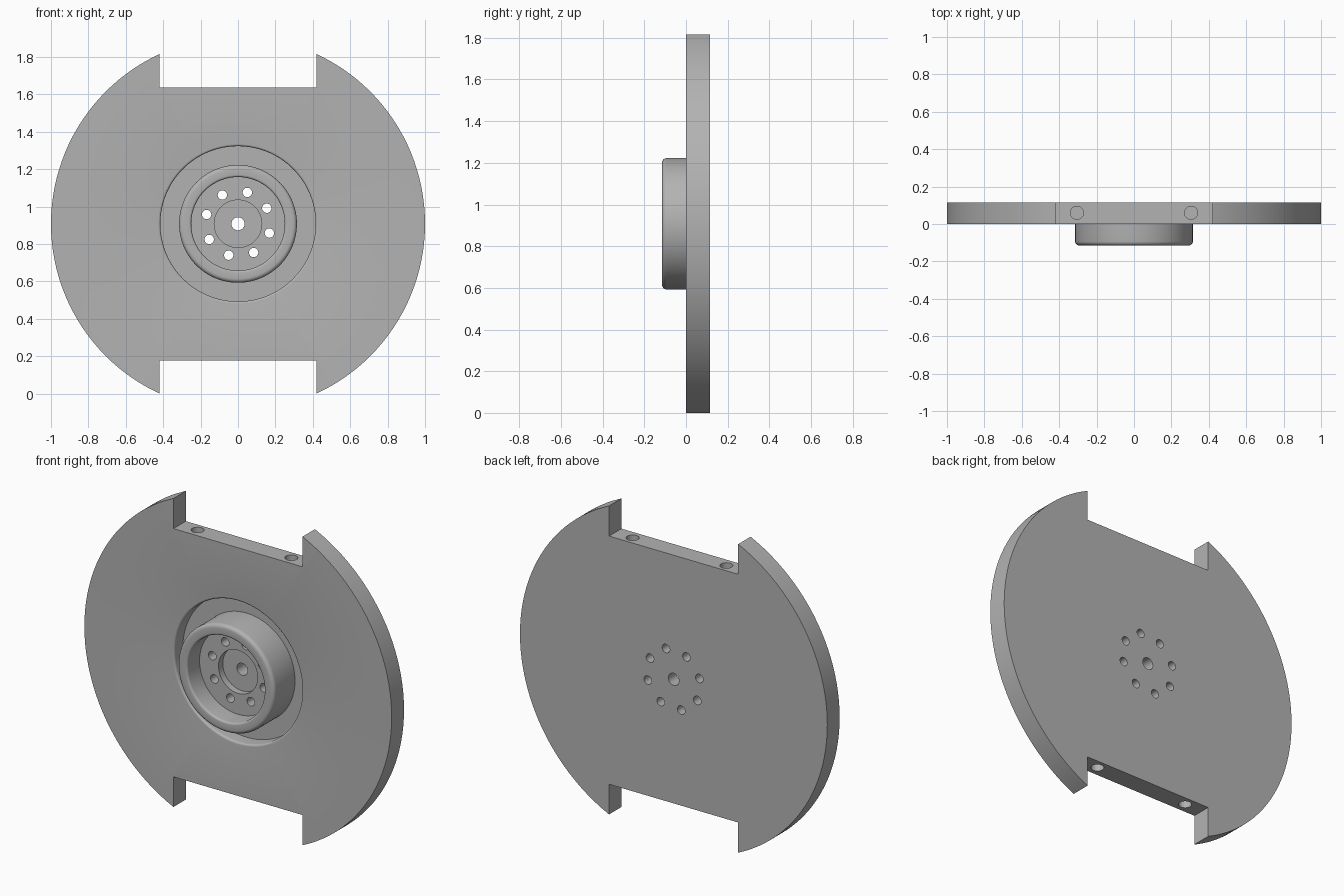
import bpy
import bmesh
from math import cos, sin, radians, pi, tau
from mathutils import Matrix, Vector

cube = bpy.data.objects.get("Cube")
if cube:
    bpy.data.objects.remove(cube, do_unlink=True)

NOTCH_HALF = 0.42                              # half width of the rim notches
CENTRE_Z = (1 - NOTCH_HALF ** 2) ** 0.5        # notch corners touch the ground
NOTCH_Z = 0.73                                 # notch floor, from the centre
THICK = 0.115

metal = bpy.data.materials.new("grey metal")
colour = (0.45, 0.45, 0.45, 1)
metal.use_nodes = True
metal.diffuse_color = colour
metal.node_tree.nodes["Principled BSDF"].inputs["Base Color"].default_value = colour


def make_object(name, bm):
    bmesh.ops.recalc_face_normals(bm, faces=bm.faces)
    mesh = bpy.data.meshes.new(name)
    bm.to_mesh(mesh)
    bm.free()
    mesh.materials.append(metal)
    obj = bpy.data.objects.new(name, mesh)
    bpy.context.collection.objects.link(obj)
    return obj


def fillet(r, y, size, start, end, steps=5):
    """Arc of profile points round a centre at (r, y), angles in degrees."""
    angles = [radians(start + (end - start) * i / steps) for i in range(steps + 1)]
    return [(r + size * cos(a), y + size * sin(a)) for a in angles]


def add_cylinder(bm, radius, length, matrix):
    bmesh.ops.create_cone(bm, cap_ends=True, segments=32, radius1=radius,
                          radius2=radius, depth=length, matrix=matrix)


# Round plate with its hub, groove and recesses, turned from one (radius, y) profile
profile = [(0.035, THICK), (0.035, 0.04), (0.127, 0.04), (0.127, 0), (0.25, 0)]
profile += fillet(0.262, -THICK + 0.012, 0.012, 180, 270)      # hub inner lip
profile += fillet(0.293, -THICK + 0.022, 0.022, 270, 360)      # hub outer lip
profile += [(0.315, 0.08), (0.415, 0.08)]                      # groove floor
profile += fillet(0.427, 0.012, 0.012, 180, 270)               # groove lip
profile += [(1, 0), (1, THICK)]

bm = bmesh.new()
verts = [bm.verts.new((r, y, 0)) for r, y in profile]
edges = [bm.edges.new((v, verts[i - 1])) for i, v in enumerate(verts)]
bmesh.ops.spin(bm, geom=verts + edges, cent=(0, 0, 0), axis=(0, 1, 0),
               angle=tau, steps=128, use_merge=True)
bmesh.ops.remove_doubles(bm, verts=bm.verts, dist=1e-5)
bmesh.ops.translate(bm, verts=bm.verts, vec=(0, 0, CENTRE_Z))
plate = make_object("hub_plate", bm)

# Notches in the top and bottom of the rim
bm = bmesh.new()
for side in (-1, 1):
    centre = Vector((0, THICK / 2, CENTRE_Z + side * (NOTCH_Z + 0.25)))
    bmesh.ops.create_cube(bm, size=1, matrix=Matrix.Translation(centre)
                          @ Matrix.Diagonal((2 * NOTCH_HALF, 0.5, 0.5, 1)))
notch_cutter = make_object("notch_cutter", bm)

# Ring of bolt holes through the hub, and blind holes in the notch floors
bm = bmesh.new()
for i in range(8):
    a = radians(28.5) + i * pi / 4
    centre = Vector((0.175 * cos(a), 0.06, CENTRE_Z + 0.175 * sin(a)))
    add_cylinder(bm, 0.025, 0.3,
                 Matrix.Translation(centre) @ Matrix.Rotation(pi / 2, 4, "X"))
for side in (-1, 1):
    for x in (-0.305, 0.305):
        centre = Vector((x, 0.06, CENTRE_Z + side * (NOTCH_Z - 0.05)))
        add_cylinder(bm, 0.035, 0.3, Matrix.Translation(centre))
hole_cutter = make_object("hole_cutter", bm)

# Cut the plate, then drop the cutters
bpy.ops.object.select_all(action="DESELECT")
plate.select_set(True)
bpy.context.view_layer.objects.active = plate
for cutter in (notch_cutter, hole_cutter):
    cutter.hide_render = True
    mod = plate.modifiers.new(cutter.name, "BOOLEAN")
    mod.operation = "DIFFERENCE"
    mod.solver = "EXACT"
    mod.object = cutter
    bpy.ops.object.modifier_apply(modifier=mod.name)
    bpy.data.objects.remove(cutter, do_unlink=True)

bpy.ops.object.shade_smooth_by_angle(angle=radians(30))
